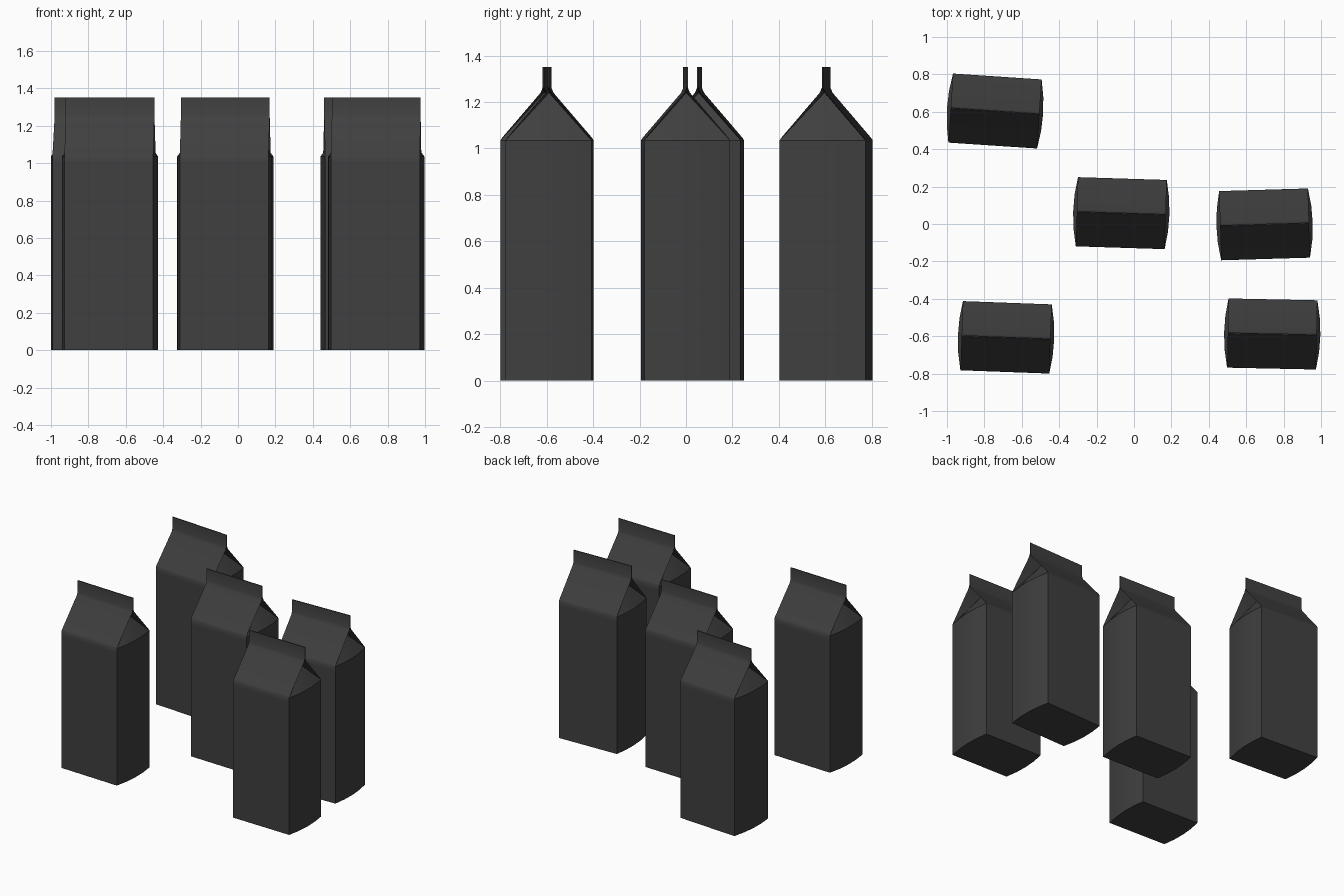
import bpy, bmesh, math

cube = bpy.data.objects.get("Cube")
if cube:
    bpy.data.objects.remove(cube, do_unlink=True)

# Single dark card colour
card = bpy.data.materials.new("dark_grey_card")
card.use_nodes = True
colour = (0.05, 0.05, 0.05, 1)
card.diffuse_color = colour
bsdf = card.node_tree.nodes["Principled BSDF"]
bsdf.inputs["Base Color"].default_value = colour
bsdf.inputs["Roughness"].default_value = 0.8

HALF_W, HALF_D, SHOULDER = 0.2375, 0.185, 1.035
BULGE, SEGMENTS = 0.02, 4
TUCK_DEPTH, TUCK_Z = 0.13, 1.24
# Front panel profile (half depth, height): wall, roof slope, sealed fin
PROFILE = [(HALF_D, 0), (HALF_D, 1.0), (HALF_D, SHOULDER), (0.178, 1.046),
           (0.012, 1.24), (0.003, 1.262), (0.003, 1.35)]
FIN = 5  # profile index where the fin starts


def carton_mesh():
    bm = bmesh.new()

    def panel(side):
        """Front or back sheet running from the base up to the fin top."""
        rows = [[bm.verts.new((sx * HALF_W, side * d, z)) for sx in (-1, 1)]
                for d, z in PROFILE]
        for a, b in zip(rows, rows[1:]):
            bm.faces.new((a[0], a[1], b[1], b[0]))
        return rows

    front, back = panel(-1), panel(1)
    outline = [front[0][0], front[0][1]]
    arcs = []
    for i, sx in enumerate((-1, 1)):
        f, b = [r[i] for r in front], [r[i] for r in back]

        # Bulging side wall, sharing the corner edges of both sheets
        columns = [f[:3]]
        for k in range(1, SEGMENTS):
            t = 2 * k / SEGMENTS - 1
            x = sx * (HALF_W + BULGE * (1 - t * t))
            columns.append([bm.verts.new((x, t * HALF_D, z))
                            for _, z in PROFILE[:3]])
        columns.append(b[:3])
        for c, d in zip(columns, columns[1:]):
            for j in range(2):
                bm.faces.new((c[j], d[j], d[j + 1], c[j + 1]))
        arcs.append([c[0] for c in columns])

        # Gable side folded inward to a point under the fin
        apex = bm.verts.new((sx * (HALF_W - TUCK_DEPTH), 0, TUCK_Z))
        loop = [c[2] for c in columns] + b[3:FIN + 1] + f[FIN:2:-1]
        for p, q in zip(loop, loop[1:] + loop[:1]):
            bm.faces.new((p, q, apex))

        # Fin end
        bm.faces.new((f[FIN], b[FIN], b[-1], f[-1]))

    # Fin top edge and base
    bm.faces.new(front[-1] + back[-1][::-1])
    bm.faces.new(arcs[0] + arcs[1][::-1])
    bmesh.ops.recalc_face_normals(bm, faces=bm.faces)
    mesh = bpy.data.meshes.new("carton")
    bm.to_mesh(mesh)
    bm.free()
    mesh.materials.append(card)
    return mesh


# Group of five cartons, each turned slightly
PLACES = {
    "carton_back_right": (-0.743, 0.604, -3.8),
    "carton_centre": (-0.068, 0.058, -1.8),
    "carton_middle_left": (0.698, -0.002, 1.7),
    "carton_front_left": (0.739, -0.588, -1.2),
    "carton_front_right": (-0.684, -0.606, -2.1),
}
for name, (x, y, turn) in PLACES.items():
    obj = bpy.data.objects.new(name, carton_mesh())
    bpy.context.collection.objects.link(obj)
    obj.location = (x, y, 0)
    obj.rotation_euler.z = math.radians(turn)
    bpy.ops.object.select_all(action="DESELECT")
    obj.select_set(True)
    bpy.context.view_layer.objects.active = obj
    bpy.ops.object.shade_smooth_by_angle(angle=math.radians(35))
